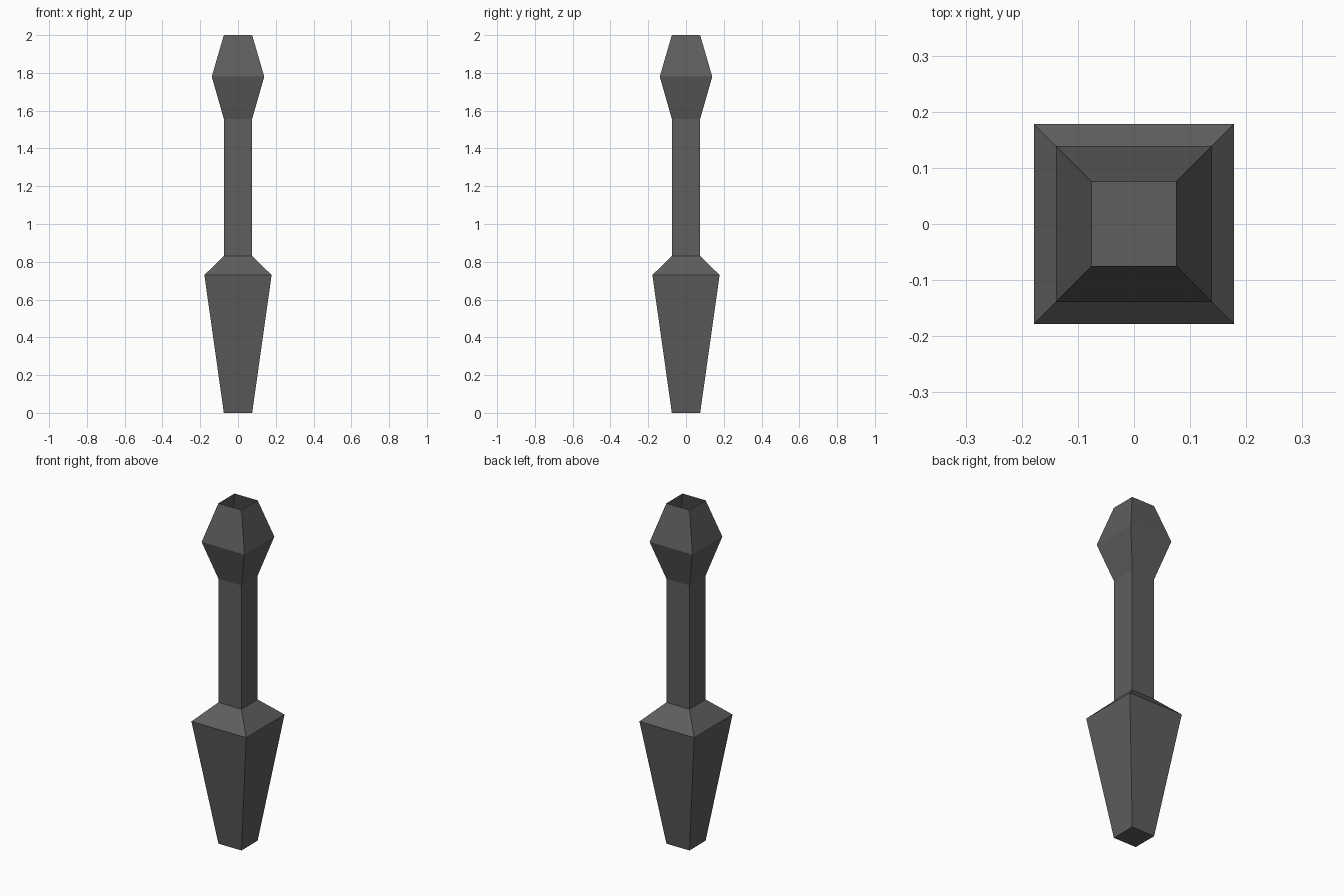
import bpy, bmesh

if "Cube" in bpy.data.objects:
    bpy.data.objects.remove(bpy.data.objects["Cube"])

# Single dark grey material
mat = bpy.data.materials.new("dark grey")
mat.diffuse_color = (0.112, 0.112, 0.112, 1.0)
mat.use_nodes = True
mat.node_tree.nodes["Principled BSDF"].inputs["Base Color"].default_value = mat.diffuse_color


def square_tube(name, profile, floor=False):
    """Skin square rings given as (half width, height); the top stays open."""
    bm = bmesh.new()
    corners = [(-1, -1), (1, -1), (1, 1), (-1, 1)]
    rings = [[bm.verts.new((sx * r, sy * r, z)) for sx, sy in corners]
             for r, z in profile]
    for low, high in zip(rings, rings[1:]):
        for i in range(4):
            j = (i + 1) % 4
            bm.faces.new((low[i], low[j], high[j], high[i]))
    if floor:
        bm.faces.new(rings[0][::-1])
    mesh = bpy.data.meshes.new(name)
    bm.to_mesh(mesh)
    bm.free()
    mesh.materials.append(mat)
    obj = bpy.data.objects.new(name, mesh)
    bpy.context.collection.objects.link(obj)
    return obj


R = 0.075  # half width of the shaft

# Tapered base with sloping shoulder and closed bottom
square_tube("tapered_base", [(R, 0), (0.178, 0.73), (R, 0.83)], floor=True)
# Straight shaft
square_tube("shaft", [(R, 0.83), (R, 1.557)])
# Faceted bulb, open at the top
square_tube("open_bulb", [(R, 1.557), (0.139, 1.78), (R, 2.0)])
